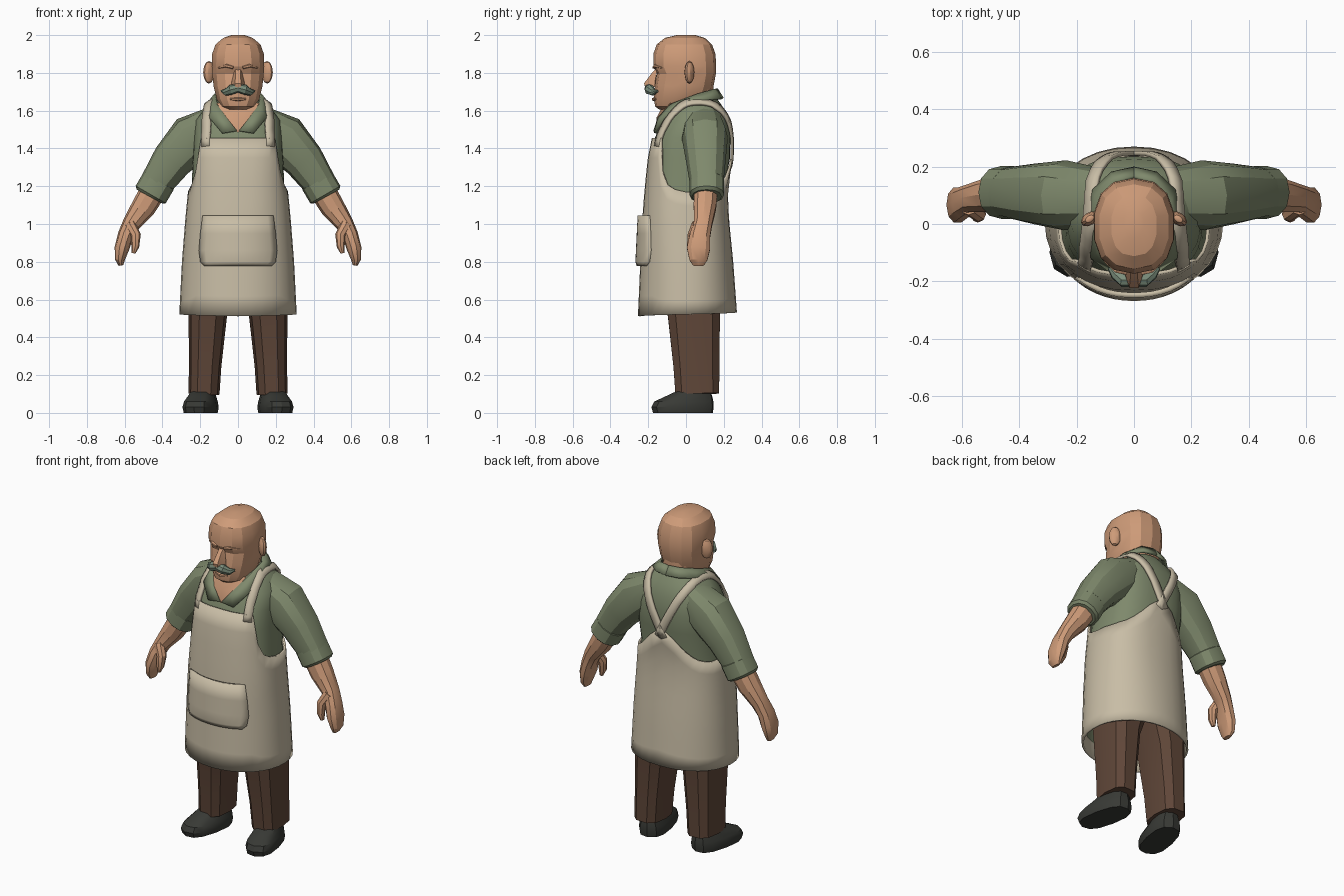
import bpy, bmesh
from math import sin, cos, pi, radians, copysign
from mathutils import Vector, Matrix
from mathutils.bvhtree import BVHTree

if "Cube" in bpy.data.objects:
    bpy.data.objects.remove(bpy.data.objects["Cube"])


def material(name, rgb):
    m = bpy.data.materials.new(name)
    m.use_nodes = True
    m.diffuse_color = (*rgb, 1)
    m.node_tree.nodes["Principled BSDF"].inputs["Base Color"].default_value = (*rgb, 1)
    return m


SKIN = material("skin", (0.62, 0.33, 0.19))
SHIRT = material("green_shirt", (0.21, 0.25, 0.15))
APRON = material("cream_apron", (0.58, 0.51, 0.38))
TROUSERS = material("brown_trousers", (0.115, 0.062, 0.04))
SHOES = material("dark_shoes", (0.04, 0.042, 0.036))
HAIR = material("grey_green_hair", (0.2, 0.27, 0.2))


def finish(name, bm, mat, mirror=False, thick=0.0, angle=28):
    mesh = bpy.data.meshes.new(name)
    bm.to_mesh(mesh)
    bm.free()
    mesh.materials.append(mat)
    ob = bpy.data.objects.new(name, mesh)
    bpy.context.collection.objects.link(ob)
    bpy.ops.object.select_all(action="DESELECT")
    ob.select_set(True)
    bpy.context.view_layer.objects.active = ob
    bpy.ops.object.shade_smooth_by_angle(angle=radians(angle))
    if thick:
        mod = ob.modifiers.new("thickness", "SOLIDIFY")
        mod.thickness, mod.offset = thick, -1
    if mirror:
        ob.modifiers.new("mirror", "MIRROR")
    return ob


def loft(name, rings, mat, closed=True, caps=(True, True), turn=None, **kw):
    """Skin a list of equally long point rows."""
    bm = bmesh.new()
    rows = [[bm.verts.new(p) for p in r] for r in rings]
    n = len(rows[0])
    for a, b in zip(rows, rows[1:]):
        for j in range(n if closed else n - 1):
            k = (j + 1) % n
            bm.faces.new((a[j], a[k], b[k], b[j]))
    if closed and caps[0]:
        bm.faces.new(rows[0][::-1])
    if closed and caps[1]:
        bm.faces.new(rows[-1])
    if closed and all(caps):
        bmesh.ops.recalc_face_normals(bm, faces=bm.faces)
    if turn:
        bm.transform(turn)
    return finish(name, bm, mat, **kw)


def power(v, n):
    return copysign(abs(v) ** (2 / n), v)


def oval_point(a, z, hx, yf, yb, n):
    return Vector((hx * power(sin(a), n), (yf + yb) / 2 - (yb - yf) / 2 * power(cos(a), n), z))


def oval(z, hx, yf, yb, n=2.3, sides=16):
    return [oval_point(2 * pi * j / sides, z, hx, yf, yb, n) for j in range(sides)]


def tube(name, stations, mat, sides=10, n=2.2, **kw):
    """Tube through (centre, cross radius, y radius) stations."""
    rings = []
    pts = [Vector(s[0]) for s in stations]
    for i, (c, rw, ru) in enumerate(stations):
        t = (pts[min(i + 1, len(pts) - 1)] - pts[max(i - 1, 0)]).normalized()
        u = Vector((0, 1, 0)) if abs(t.y) < 0.9 else Vector((0, 0, 1))
        u = (u - t * u.dot(t)).normalized()
        w = t.cross(u)
        rings.append([pts[i] + w * rw * power(cos(a), n) + u * ru * power(sin(a), n)
                      for a in (2 * pi * j / sides for j in range(sides))])
    return loft(name, rings, mat, **kw)


def lerp_table(table, x):
    for p, q in zip(table, table[1:]):
        if x <= q[0]:
            f = max(0, (x - p[0]) / (q[0] - p[0]))
            return [s + (e - s) * f for s, e in zip(p[1:], q[1:])]
    return list(table[-1][1:])


# Body profile shared by apron and shirt: height, half width, front, back, squareness
BODY = [(0.5, 0.312, -0.255, 0.272, 2.1), (0.8, 0.297, -0.242, 0.25, 2.2),
        (1.05, 0.277, -0.23, 0.225, 2.4), (1.2, 0.262, -0.218, 0.222, 2.5),
        (1.35, 0.256, -0.202, 0.25, 2.7), (1.46, 0.25, -0.18, 0.252, 2.8)]

# Shirt body
g = 0.017
rings = []
for z in (0.6, 0.8, 1.05, 1.2, 1.35, 1.46):
    hx, yf, yb, n = lerp_table(BODY, z)
    rings.append(oval(z, hx - g, yf + g, yb - g, n, 32))
for z, hx, yf, yb in ((1.55, 0.225, -0.125, 0.225), (1.62, 0.17, -0.085, 0.195),
                      (1.67, 0.1, -0.06, 0.16)):
    rings.append(oval(z, hx, yf, yb, 2.4, 32))
shirt = loft("shirt_body", rings, SHIRT, caps=(False, True))

# Sleeves and rolled cuffs
sleeve = tube("sleeves", [((0.1, 0.09, 1.545), 0.09, 0.1), ((0.24, 0.1, 1.455), 0.13, 0.122),
                          ((0.35, 0.105, 1.335), 0.108, 0.105), ((0.45, 0.11, 1.19), 0.084, 0.086)],
              SHIRT, sides=12, mirror=True)
tube("sleeve_cuffs", [((0.412, 0.11, 1.24), 0.08, 0.08), ((0.42, 0.11, 1.228), 0.092, 0.092),
                      ((0.462, 0.11, 1.156), 0.092, 0.092), ((0.468, 0.11, 1.145), 0.078, 0.078)],
     SHIRT, sides=12, mirror=True)

# Forearms, hands and thumbs
tube("arms_and_hands", [((0.44, 0.105, 1.19), 0.07, 0.066), ((0.5, 0.1, 1.09), 0.065, 0.062),
                        ((0.565, 0.09, 1.0), 0.048, 0.05), ((0.595, 0.075, 0.94), 0.042, 0.056),
                        ((0.615, 0.066, 0.87), 0.039, 0.064), ((0.625, 0.066, 0.81), 0.026, 0.05),
                        ((0.62, 0.066, 0.78), 0.012, 0.03)], SKIN, mirror=True)
tube("thumbs", [((0.572, 0.06, 1.0), 0.03, 0.03), ((0.541, 0.035, 0.94), 0.027, 0.027),
                ((0.544, 0.027, 0.88), 0.021, 0.022), ((0.553, 0.027, 0.845), 0.01, 0.012)],
     SKIN, sides=8, mirror=True)

# Apron: a wrap whose top edge dips under the arms and rises to the bib and the back
EDGE = [(0, 1.455), (45, 1.455), (57, 1.27), (68, 1.205), (85, 1.17), (115, 1.165),
        (140, 1.19), (160, 1.26), (180, 1.36)]
cols, rows = 32, 9
grid = []
for i in range(rows + 1):
    ring = []
    for j in range(cols):
        a = 2 * pi * j / cols
        deg = min(360 * j / cols, 360 - 360 * j / cols)
        low = 0.512 + 0.02 * deg / 180
        z = low + (lerp_table(EDGE, deg)[0] - low) * i / rows
        ring.append(oval_point(a, z, *lerp_table(BODY, z)))
    grid.append(ring)
loft("apron", grid, APRON, caps=(False, False), thick=0.012)

# Apron pocket, bulging a little from the apron front
POCKET = [(0.778, 0.178), (0.8, 0.2), (0.86, 0.208), (0.95, 0.2), (1.045, 0.188)]
grid = []
for i, (z, half) in enumerate(POCKET):
    hx, yf, yb, n = lerp_table(BODY, z)
    row = []
    for j in range(13):
        x = half * (j / 6 - 1)
        y = (yf + yb) / 2 - (yb - yf) / 2 * (1 - (abs(x) / hx) ** n) ** (1 / n)
        bulge = 0.012 + 0.014 * (1 - (x / half) ** 2) * (0.4 if i == 0 else 1)
        row.append((x, y - bulge, z))
    grid.append(row)
loft("apron_pocket", grid, APRON, closed=False, thick=0.018)

# Straps laid over the shoulders and meeting on the back
bm = bmesh.new()
bm.from_mesh(shirt.data)
bm.from_mesh(sleeve.data)
surface = BVHTree.FromBMesh(bm)
bm.free()
path = [Vector(p) for p in ((0.17, -0.15, 1.41), (0.17, -0.13, 1.5), (0.172, -0.08, 1.59),
                            (0.168, 0, 1.66), (0.165, 0.08, 1.67), (0.15, 0.17, 1.64),
                            (0.1, 0.24, 1.54), (0.04, 0.265, 1.42), (-0.02, 0.265, 1.3))]
dense = [p.lerp(q, f / 3) for p, q in zip(path, path[1:]) for f in range(3)] + [path[-1]]
strips = []
for i, p in enumerate(dense):
    t = (dense[min(i + 1, len(dense) - 1)] - dense[max(i - 1, 0)]).normalized()
    normal = surface.find_nearest(p)[1]
    side = t.cross(normal).normalized()
    row = []
    for s in (-1, 0, 1):
        hit, nrm = surface.find_nearest(p + side * s * 0.024)[:2]
        row.append(hit + nrm * 0.02)
    strips.append(row)
loft("apron_straps", strips, APRON, closed=False, mirror=True, thick=0.015, angle=40)

# Collar with pointed leaves, and the open neck inside it
fold = [(0.085, -0.168, 1.482), (0.15, -0.122, 1.56), (0.165, 0, 1.64),
        (0.145, 0.12, 1.662), (0.08, 0.182, 1.668), (0, 0.2, 1.668)]
stand = [(0.006, -0.172, 1.495), (0.062, -0.15, 1.565), (0.112, -0.085, 1.635),
         (0.125, 0.06, 1.69), (0.07, 0.15, 1.715), (0, 0.168, 1.718)]
loft("collar", [fold, stand], SHIRT, closed=False, mirror=True, thick=0.014)
loft("open_neck", [[(0, -0.164, 1.485), (0.002, -0.164, 1.485)],
                   [(0, -0.155, 1.565), (0.066, -0.143, 1.565)],
                   [(0, -0.11, 1.65), (0.113, -0.08, 1.64)]],
     SKIN, closed=False, mirror=True)
loft("neck", [oval(z, 0.103, -0.085, 0.145) for z in (1.55, 1.74)], SKIN)

# Head with brow ridge and flat eye recess
HEAD = [(1.605, 0.05, -0.14, -0.02), (1.622, 0.09, -0.163, 0.06), (1.66, 0.115, -0.17, 0.12),
        (1.73, 0.132, -0.165, 0.146), (1.795, 0.139, -0.154, 0.158), (1.835, 0.142, -0.173, 0.16),
        (1.9, 0.14, -0.173, 0.156), (1.95, 0.122, -0.156, 0.138), (1.985, 0.08, -0.112, 0.1),
        (2.0, 0.035, -0.05, 0.05)]
loft("head", [oval(*h, n=2.4, sides=14) for h in HEAD], SKIN, angle=20)

# Nose
bm = bmesh.new()
for p in ((0.014, -0.15, 1.83), (0.012, -0.18, 1.8), (0.016, -0.222, 1.745),
          (0.014, -0.215, 1.718), (0.036, -0.165, 1.725), (0.034, -0.165, 1.75)):
    for s in (1, -1):
        bm.verts.new((s * p[0], p[1], p[2]))
bmesh.ops.convex_hull(bm, input=bm.verts)
finish("nose", bm, SKIN)

# Moustache, brows and lower lip
tube("moustache", [((0, -0.196, 1.72), 0.022, 0.024), ((0.035, -0.194, 1.712), 0.028, 0.026),
                   ((0.064, -0.174, 1.698), 0.019, 0.02), ((0.086, -0.152, 1.704), 0.006, 0.008)],
     HAIR, sides=8, mirror=True)
tube("brows", [((0.025, -0.166, 1.828), 0.008, 0.012), ((0.06, -0.16, 1.838), 0.01, 0.012),
               ((0.1, -0.125, 1.828), 0.005, 0.008)], SKIN, sides=6, mirror=True)
tube("lower_lip", [((-0.04, -0.158, 1.662), 0.006, 0.008), ((0, -0.17, 1.66), 0.01, 0.012),
                   ((0.04, -0.158, 1.662), 0.006, 0.008)], SKIN, sides=6)

# Ears
bm = bmesh.new()
bmesh.ops.create_uvsphere(bm, u_segments=10, v_segments=6, radius=1)
bm.transform(Matrix.Translation((0.154, 0.018, 1.803)) @ Matrix.Rotation(radians(-35), 4, "Z")
             @ Matrix.Diagonal((0.034, 0.022, 0.06, 1)))
finish("ears", bm, SKIN, mirror=True)

# Trouser legs
tube("trouser_legs", [((0.18, 0.06, 0.1), 0.082, 0.12), ((0.174, 0.055, 0.25), 0.086, 0.126),
                      ((0.16, 0.042, 0.52), 0.102, 0.143), ((0.132, 0.035, 0.68), 0.133, 0.165),
                      ((0.13, 0.02, 0.85), 0.13, 0.17)], TROUSERS, n=2.8, mirror=True, angle=20)

# Shoes, toes turned out
SHOE = [(0, 0.08, -0.178, 0.145), (0.03, 0.086, -0.188, 0.15), (0.06, 0.08, -0.172, 0.148),
        (0.088, 0.068, -0.11, 0.142), (0.12, 0.058, -0.04, 0.13)]
loft("shoes", [oval(*s, n=2.6, sides=12) for s in SHOE], SHOES, mirror=True,
     turn=Matrix.Translation((0.194, 0, 0)) @ Matrix.Rotation(radians(12), 4, "Z"))
